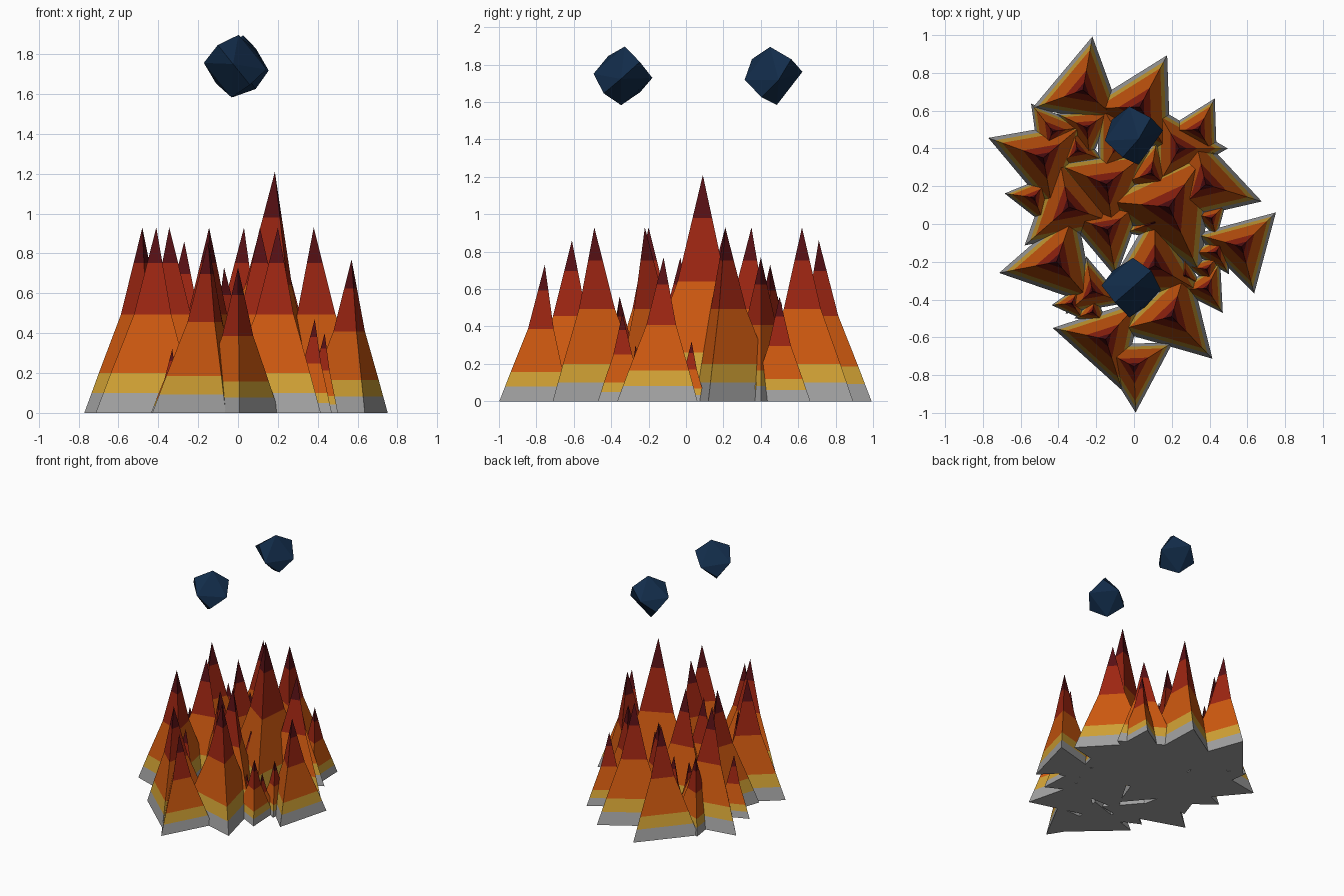
import bpy, bmesh, math
from mathutils import Euler

if "Cube" in bpy.data.objects:
    bpy.data.objects.remove(bpy.data.objects["Cube"])


def make_mat(name, rgb):
    m = bpy.data.materials.new(name)
    m.diffuse_color = (*rgb, 1)
    m.use_nodes = True
    m.node_tree.nodes["Principled BSDF"].inputs["Base Color"].default_value = m.diffuse_color
    return m


# Colours, listed from the base of a spike to its tip
BANDS = [
    make_mat("ash_grey", (0.36, 0.36, 0.36)),
    make_mat("golden_yellow", (0.64, 0.36, 0.035)),
    make_mat("orange", (0.62, 0.10, 0.005)),
    make_mat("red", (0.34, 0.019, 0.006)),
    make_mat("dark_red", (0.095, 0.005, 0.007)),
]
BLUE = make_mat("midnight_blue", (0.006, 0.025, 0.068))

# Spike profile: (fraction of height, fraction of base radius)
PROFILE = [(0, 1), (0.107, 0.875), (0.215, 0.75), (0.53, 0.37), (0.81, 0.15)]


def finish(bm, name, mats, loc):
    bmesh.ops.recalc_face_normals(bm, faces=bm.faces)
    mesh = bpy.data.meshes.new(name)
    bm.to_mesh(mesh)
    bm.free()
    for m in mats:
        mesh.materials.append(m)
    ob = bpy.data.objects.new(name, mesh)
    ob.location = loc
    bpy.context.collection.objects.link(ob)


def spike(x, y, height, turn):
    """Three-sided banded spike, one corner pointing along angle turn."""
    bm = bmesh.new()
    radius = height / 3
    rings = []
    for t, s in PROFILE:
        ring = []
        for k in range(3):
            a = math.radians(turn + 120 * k)
            ring.append(bm.verts.new((radius * s * math.cos(a),
                                      radius * s * math.sin(a), t * height)))
        rings.append(ring)
    tip = bm.verts.new((0, 0, height))
    bm.faces.new(rings[0][::-1])
    for band in range(5):
        low = rings[band]
        for k in range(3):
            j = (k + 1) % 3
            if band < 4:
                up = rings[band + 1]
                f = bm.faces.new((low[k], low[j], up[j], up[k]))
            else:
                f = bm.faces.new((low[k], low[j], tip))
            f.material_index = band
    finish(bm, "spike", BANDS, (x, y, 0))


def floating_stone(x, y, z, tilt):
    """Sixteen-sided stone: hull of six axis points and four corner points."""
    bm = bmesh.new()
    pts = [(1, 0, 0), (-1, 0, 0), (0, 1, 0), (0, -1, 0), (0, 0, 1), (0, 0, -1)]
    c = 1 / math.sqrt(3)
    pts += [(c, c, c), (-c, -c, c), (-c, c, -c), (c, -c, -c)]
    rot = Euler([math.radians(a) for a in tilt]).to_matrix() * 0.158
    for p in pts:
        v = bm.verts.new(p)
        v.co = rot @ v.co
    bmesh.ops.convex_hull(bm, input=bm.verts)
    finish(bm, "floating_stone", [BLUE], (x, y, z))


# Large spikes: x, y, height, corner angle
LARGE = [
    (0.185, 0.09, 1.21, -65), (-0.27, 0.71, 0.86, 80), (0.03, 0.62, 0.93, 62),
    (0.38, 0.21, 0.93, -17), (0.57, -0.12, 0.77, 45), (0.20, -0.49, 0.93, -46),
    (0.0, -0.755, 0.73, -88), (-0.15, -0.61, 0.86, 168), (-0.41, -0.2, 0.93, 191),
    (-0.345, 0.09, 0.93, 221), (-0.48, 0.35, 0.93, 160), (-0.145, 0.21, 0.93, 38),
    (0.11, -0.22, 0.93, 90), (-0.14, -0.03, 0.77, -80), (0.24, 0.4, 0.77, 0),
    (-0.07, 0.45, 0.73, 0),
]
# Small spikes
SMALL = [
    (0.34, 0.5, 0.56, 62), (0.41, 0.03, 0.32, 45), (0.435, -0.15, 0.40, 60),
    (0.385, -0.24, 0.32, 170), (0.385, -0.34, 0.47, -57), (0.27, -0.27, 0.3, 90),
    (-0.22, -0.465, 0.3, 200), (-0.33, -0.42, 0.32, 185), (-0.22, -0.355, 0.56, 100),
    (-0.53, 0.14, 0.47, 172), (-0.43, 0.49, 0.56, 128), (-0.25, 0.51, 0.53, 35),
    (-0.30, 0.39, 0.45, 100), (0.09, 0.27, 0.55, 80), (0.11, 0.01, 0.5, 200),
]
for s in LARGE + SMALL:
    spike(*s)

# Stones hovering above the cluster
floating_stone(-0.015, -0.337, 1.74, (-4, 6, -4))
floating_stone(0.0, 0.468, 1.74, (8, 8, 10))
